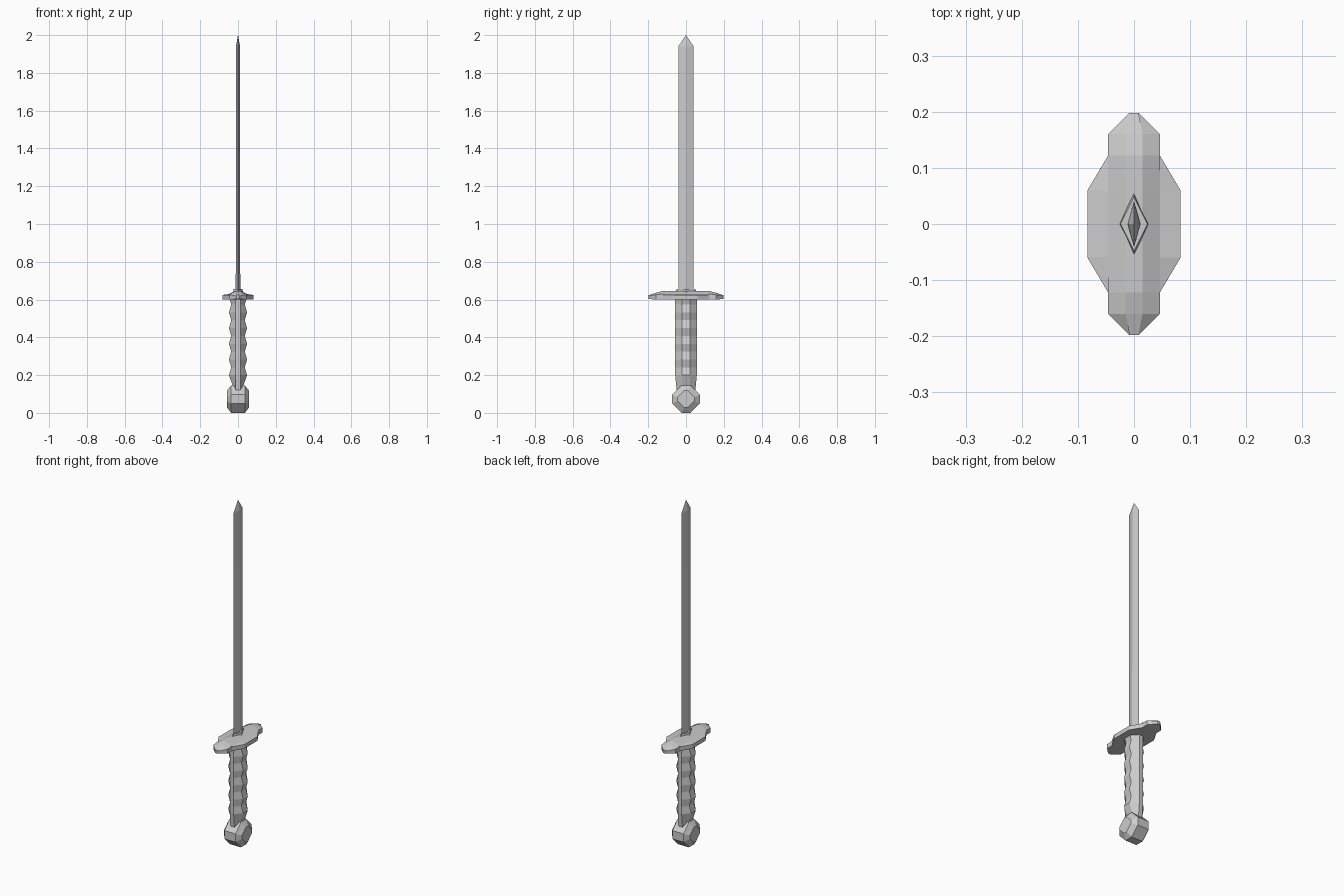
import bpy, bmesh
from math import pi, cos

if "Cube" in bpy.data.objects:
    bpy.data.objects.remove(bpy.data.objects["Cube"])


def loft(name, rings):
    """Skin a list of equal-length point rings and cap both ends."""
    bm = bmesh.new()
    loops = [[bm.verts.new(p) for p in r] for r in rings]
    n = len(loops[0])
    for a, b in zip(loops, loops[1:]):
        for i in range(n):
            j = (i + 1) % n
            bm.faces.new((a[i], a[j], b[j], b[i]))
    bm.faces.new(loops[0][::-1])
    bm.faces.new(loops[-1])
    bmesh.ops.remove_doubles(bm, verts=bm.verts, dist=0.0002)
    bmesh.ops.recalc_face_normals(bm, faces=bm.faces)
    me = bpy.data.meshes.new(name)
    bm.to_mesh(me)
    bm.free()
    ob = bpy.data.objects.new(name, me)
    bpy.context.collection.objects.link(ob)
    return ob


def diamond(hx, hy, z):
    return [(hx, 0, z), (0, hy, z), (-hx, 0, z), (0, -hy, z)]


# Blade: long diamond section with a short point
loft("blade", [diamond(0.012, 0.041, 0.62), diamond(0.011, 0.041, 1.94),
               diamond(0.0004, 0.0004, 2.0)])

# Collar where the blade meets the guard
loft("blade_collar", [diamond(0.026, 0.06, 0.635), diamond(0.024, 0.048, 0.657)])


# Guard: stepped ridge section swept along y
def guard_section(y, w, bottom, side, top):
    mid, ridge = min(w, 0.046), min(w, 0.015)
    shoulder = side + (top - side) * 0.25
    half = [(w, bottom), (w, side), (mid, shoulder), (ridge, top)]
    pts = half + [(-x, z) for x, z in reversed(half)]
    return [(x, y, z) for x, z in pts]


steps = [(0.198, 0.008, 0.603, 0.617, 0.623), (0.16, 0.046, 0.6, 0.622, 0.636),
         (0.122, 0.0462, 0.6, 0.624, 0.645), (0.06, 0.083, 0.6, 0.624, 0.646)]
loft("guard", [guard_section(*s) for s in steps] +
     [guard_section(-s[0], *s[1:]) for s in reversed(steps)])


# Grip: flattened octagon with finger ridges on the broad faces
def grip_section(hx, hy, z):
    q = [(hx, 0.021), (0.012, hy)]
    pts = q + [(-x, y) for x, y in reversed(q)]
    pts += [(-x, -y) for x, y in pts]
    return [(x, y, z) for x, y in pts]


rings = [grip_section(0.02, 0.05, 0.12)]
for i in range(11):
    rings.append(grip_section(0.048 if i % 2 == 0 else 0.036, 0.057, 0.2 + i * 0.0415))
loft("grip", rings)


# Pommel: faceted block, truncated diamond outline with bevelled sides
def pommel_section(x, r, cut):
    q = [(r, -cut), (r, cut), (cut, r), (-cut, r)]
    return [(x, a, 0.073 + b) for a, b in q + [(-a, -b) for a, b in q]]


loft("pommel", [pommel_section(-0.058, 0.045, 0.010), pommel_section(-0.036, 0.073, 0.024),
                pommel_section(0.036, 0.073, 0.024), pommel_section(0.058, 0.045, 0.010)])
